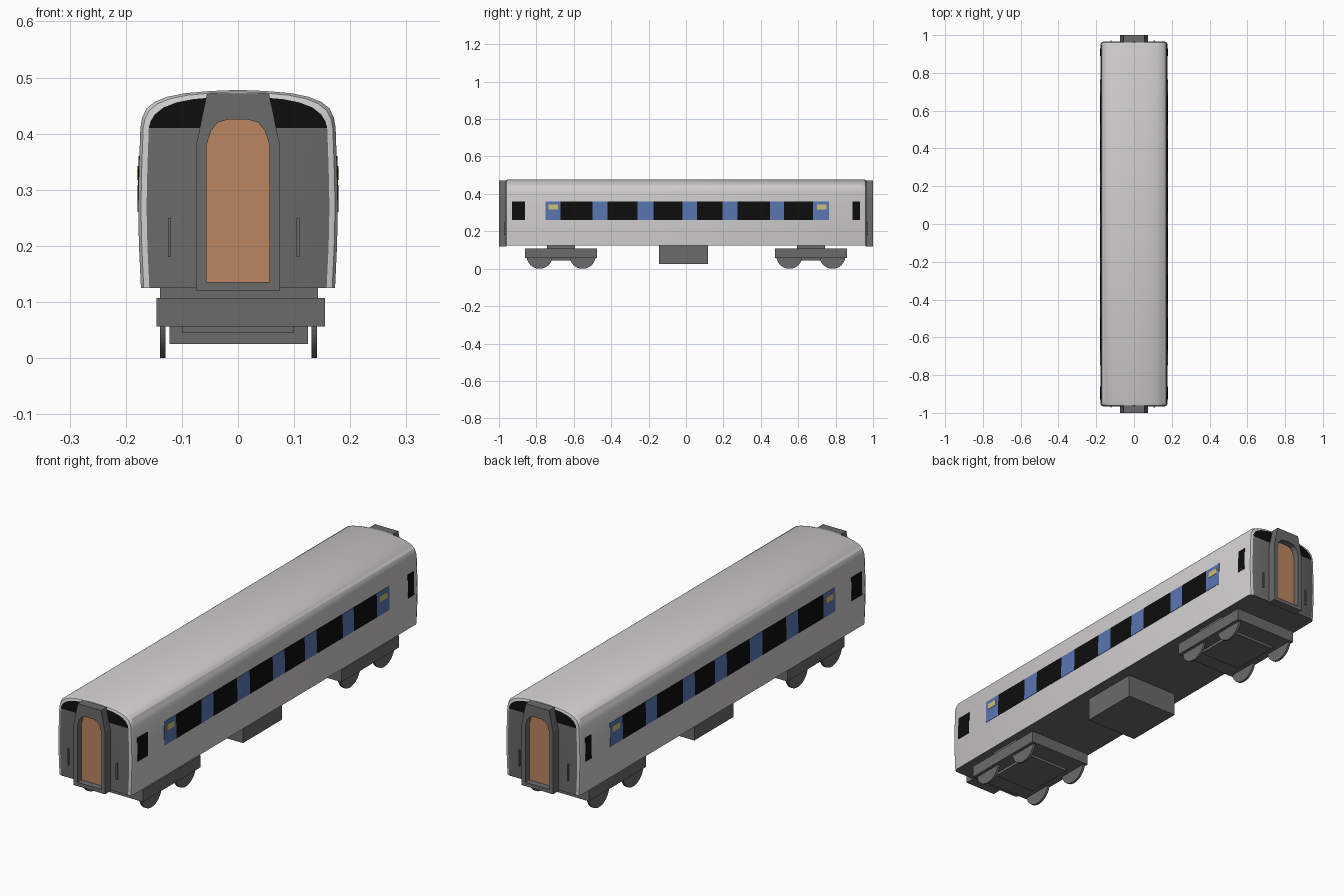
import bpy, bmesh, math

if "Cube" in bpy.data.objects:
    bpy.data.objects.remove(bpy.data.objects["Cube"])

def mat(name, r, g, b):
    m = bpy.data.materials.new(name)
    m.diffuse_color = (r, g, b, 1)
    m.use_nodes = True
    m.node_tree.nodes["Principled BSDF"].inputs["Base Color"].default_value = m.diffuse_color
    return m

WHITE = mat("shell_white", 0.63, 0.61, 0.62)
GREY = mat("dark_grey", 0.145, 0.145, 0.145)
BLACK = mat("window_black", 0.004, 0.004, 0.004)
BLUE = mat("panel_blue", 0.10, 0.18, 0.44)
BROWN = mat("door_brown", 0.50, 0.24, 0.12)
YELLOW = mat("sign_yellow", 0.62, 0.52, 0.18)

def finish(bm, name, mats, smooth=False):
    bmesh.ops.recalc_face_normals(bm, faces=bm.faces)
    me = bpy.data.meshes.new(name)
    bm.to_mesh(me)
    bm.free()
    for m in mats:
        me.materials.append(m)
    ob = bpy.data.objects.new(name, me)
    bpy.context.collection.objects.link(ob)
    if smooth:
        bpy.ops.object.select_all(action='DESELECT')
        ob.select_set(True)
        bpy.context.view_layer.objects.active = ob
        bpy.ops.object.shade_smooth_by_angle(angle=math.radians(25))
    return ob

def prism(name, a, b, m):
    """Solid between two matching loops of points."""
    bm = bmesh.new()
    va, vb = [bm.verts.new(p) for p in a], [bm.verts.new(p) for p in b]
    n = len(a)
    for i in range(n):
        j = (i + 1) % n
        bm.faces.new((va[i], va[j], vb[j], vb[i]))
    bm.faces.new(va)
    bm.faces.new(vb)
    return finish(bm, name, [m])

def box(name, x0, x1, y0, y1, z0, z1, m):
    base = [(x0, y0), (x1, y0), (x1, y1), (x0, y1)]
    return prism(name, [(x, y, z0) for x, y in base], [(x, y, z1) for x, y in base], m)

# Body shell: half cross-section lofted along y with rounded ends
HALF = [(.173, .125), (.1765, .2), (.178, .27), (.1765, .34), (.174, .41), (.171, .428),
        (.163, .445), (.148, .457), (.125, .466), (.095, .472), (.05, .476), (0, .478)]

def ring(y, inset):
    right = [(max(x - inset, 0), y, z if z <= .41 else z - inset * .7 * min(1, (z - .41) / .03))
             for x, z in HALF]
    return right + [(-x, y, z) for x, y, z in right[-2::-1]]

bm = bmesh.new()
stations = [(-.965, .015), (-.961, .005), (-.95, 0), (.95, 0), (.961, .005), (.965, .015)]
rings = [[bm.verts.new(p) for p in ring(y, s)] for y, s in stations]
n = len(rings[0])
for r0, r1 in zip(rings, rings[1:]):
    for i in range(n - 1):
        bm.faces.new((r0[i], r0[i + 1], r1[i + 1], r1[i]))
    bm.faces.new((r0[0], r0[-1], r1[-1], r1[0])).material_index = 1
# End walls: grey below, black above the cornice height
for r in (rings[0], rings[-1]):
    for i in range(n // 2):
        vs = [r[i], r[n - 1 - i], r[n - 2 - i], r[i + 1]]
        f = bm.faces.new(vs if vs[2] is not vs[3] else vs[:3])
        f.material_index = 2 if r[i].co.z > .405 else 1
finish(bm, "body_shell", [WHITE, GREY, BLACK], True)

# Side windows and panels as thin plates following the wall
def wall_x(z):
    for (x0, z0), (x1, z1) in zip(HALF, HALF[1:]):
        if z0 <= z <= z1:
            return x0 + (x1 - x0) * (z - z0) / (z1 - z0)

def plate(name, y0, y1, z0, z1, m, lift=.0015):
    for s in (1, -1):
        zs = [z0, (z0 + z1) / 2, z1]
        prof = [(s * (wall_x(z) + lift), z) for z in zs] + \
               [(s * (wall_x(z) - .003), z) for z in reversed(zs)]
        prism(name, [(x, y0, z) for x, z in prof], [(x, y1, z) for x, z in prof], m)

cuts = [-.75, -.67, -.50, -.42, -.26, -.175, -.02, .06, .195, .275, .45, .525, .68, .765]
for i, (a, b) in enumerate(zip(cuts, cuts[1:])):
    plate("blue_panel" if i % 2 == 0 else "side_window", a, b, .26, .36,
          BLUE if i % 2 == 0 else BLACK)
plate("end_window", -.93, -.86, .26, .36, BLACK)
plate("end_window", .89, .93, .26, .36, BLACK)
plate("side_sign", -.735, -.685, .317, .342, YELLOW, .003)
plate("side_sign", .70, .75, .317, .342, YELLOW, .003)

# Gangways: frame ring with arched opening and recessed door
OUTER = [(.074, .12), (.074, .385), (.07, .40), (.064, .43), (.055, .472)]
INNER = [(.056, .136), (.056, .38), (.048, .405), (.036, .42), (.018, .425)]

def loop(half, y):
    return [(x, y, z) for x, z in half] + [(-x, y, z) for x, z in reversed(half)]

for s in (-1, 1):
    bm = bmesh.new()
    L = [[bm.verts.new(p) for p in loop(h, s * y)]
         for h, y in ((OUTER, .96), (OUTER, 1.0), (INNER, 1.0), (INNER, .96))]
    for a, b in zip(L, L[1:] + L[:1]):
        for i in range(len(a)):
            j = (i + 1) % len(a)
            bm.faces.new((a[i], a[j], b[j], b[i]))
    finish(bm, "gangway_frame", [GREY])
    prism("end_door", loop(INNER, s * .963), loop(INNER, s * .972), BROWN)
    for x in (-.122, .107):
        x = x if x < 0 else .107
        box("grab_handle", x - .003, x + .003, s * .963, s * .972, .18, .25, GREY)

# Underfloor equipment box
box("equipment_box", -.122, .125, -.145, .118, .025, .127, GREY)

# Bogies: frame, bolster, lower plate and wheels sunk in the frame
def wheel(x, y):
    r, steps = .07, 24
    pts = [(y + r * math.cos(t), r + r * math.sin(t))
           for t in (math.pi + math.pi * i / steps for i in range(steps + 1))]
    pts = [(y + r, .09)] + [(y - r, .09)] + pts
    prism("wheel", [(x - .005, a, b) for a, b in pts], [(x + .005, a, b) for a, b in pts], GREY)

for c in (-.668, .668):
    box("bogie_frame", -.145, .155, c - .193, c + .193, .056, .107, GREY)
    box("bogie_bolster", -.139, .143, c - .075, c + .075, .10, .127, GREY)
    box("bogie_lower_plate", -.10, .10, c - .11, c + .11, .045, .06, GREY)
    for dy in (-.115, .115):
        for x in (-.134, .136):
            wheel(x, c + dy)
